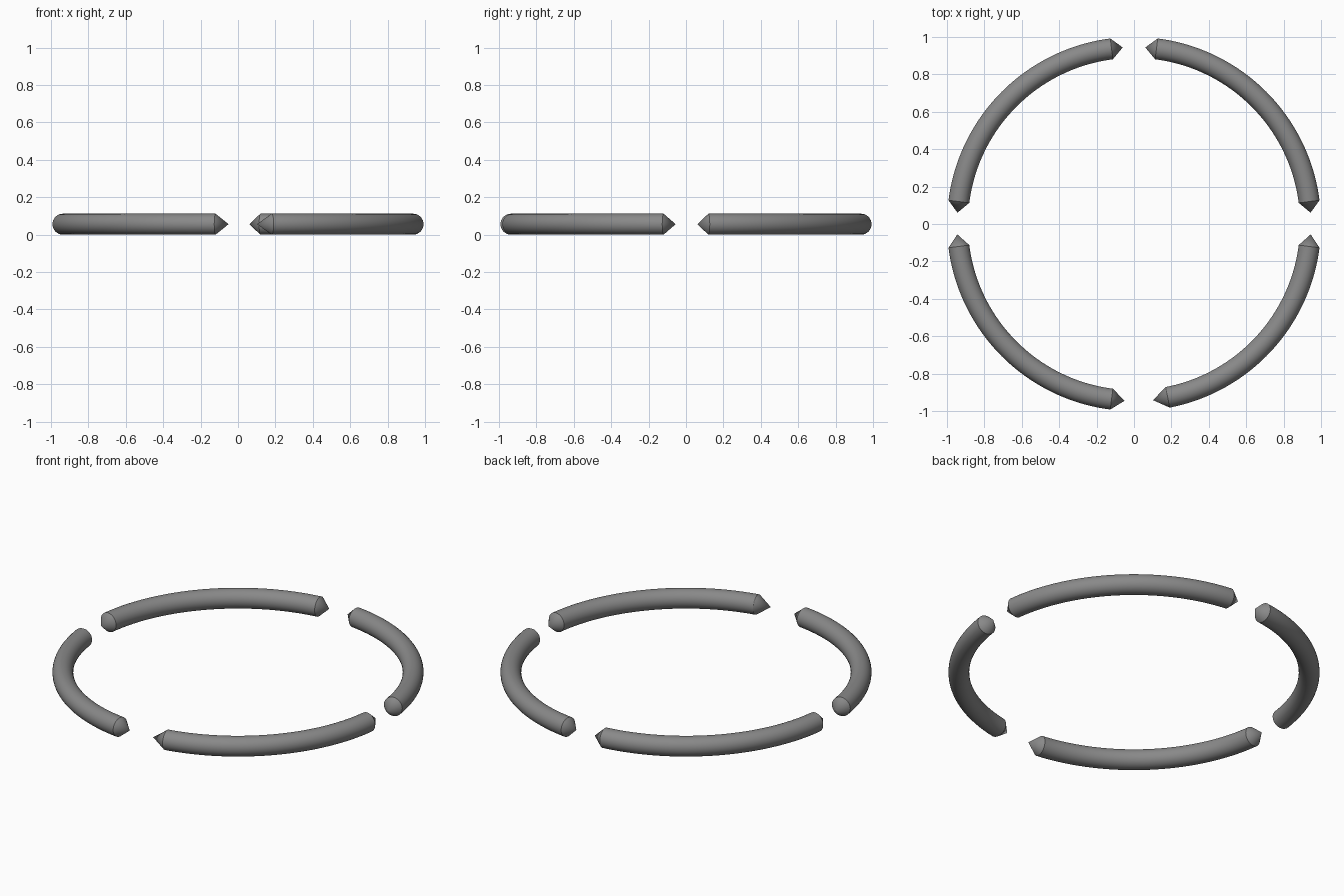
import bpy, bmesh, math
from mathutils import Vector

if "Cube" in bpy.data.objects:
    bpy.data.objects.remove(bpy.data.objects["Cube"])

R, r = 0.944, 0.056        # ring radius, tube radius
SIDES, STEPS = 32, 40

grey = bpy.data.materials.new("mid_grey")
grey.diffuse_color = (0.25, 0.25, 0.25, 1)
grey.use_nodes = True
grey.node_tree.nodes["Principled BSDF"].inputs["Base Color"].default_value = grey.diffuse_color


def arc(name, start, end, tip_start, tip_end):
    """Curved round bar from start to end degrees, with a cone point at each end."""
    bm = bmesh.new()
    rings = []
    for i in range(STEPS + 1):
        a = math.radians(start + (end - start) * i / STEPS)
        out = Vector((math.cos(a), math.sin(a), 0))
        rings.append([bm.verts.new(out * (R + r * math.cos(t)) + Vector((0, 0, r + r * math.sin(t))))
                      for t in (2 * math.pi * k / SIDES for k in range(SIDES))])
    for p, q in zip(rings, rings[1:]):
        for k in range(SIDES):
            n = (k + 1) % SIDES
            bm.faces.new((p[k], p[n], q[n], q[k]))
    # pointed ends, along the tangent
    for ring, deg, length in ((rings[0], start, -tip_start), (rings[-1], end, tip_end)):
        a = math.radians(deg)
        tip = bm.verts.new((R * math.cos(a) - length * math.sin(a),
                            R * math.sin(a) + length * math.cos(a), r))
        for k in range(SIDES):
            bm.faces.new((ring[k], ring[(k + 1) % SIDES], tip))
    bmesh.ops.recalc_face_normals(bm, faces=bm.faces)
    mesh = bpy.data.meshes.new(name)
    bm.to_mesh(mesh)
    bm.free()
    mesh.materials.append(grey)
    obj = bpy.data.objects.new(name, mesh)
    bpy.context.collection.objects.link(obj)
    bpy.ops.object.select_all(action='DESELECT')
    obj.select_set(True)
    bpy.context.view_layer.objects.active = obj
    bpy.ops.object.shade_smooth_by_angle(angle=math.radians(30))


G = 7.3   # half gap between bars, in degrees
arc("back_right_arc", G, 90 - G, 0.06, 0.06)
arc("back_left_arc", 90 + G, 180 - G, 0.06, 0.06)
arc("front_left_arc", 180 + G, 270 - G, 0.065, 0.07)
arc("front_right_arc", 281, 360 - G, 0.08, 0.065)   # slightly shorter at the front
